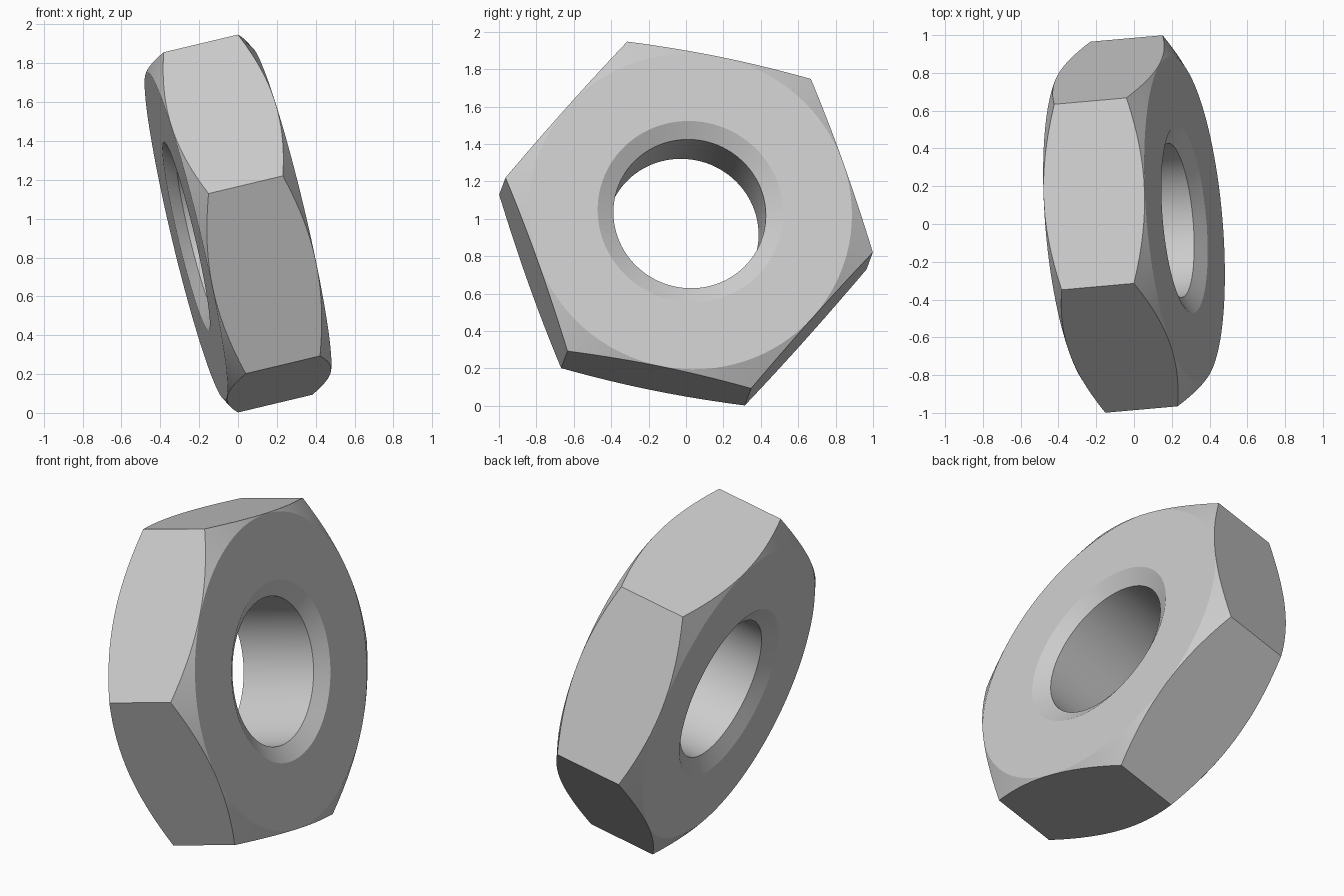
import bpy
import bmesh
from math import cos, pi, radians, tan, tau
from mathutils import Matrix, Vector

cube = bpy.data.objects.get("Cube")
if cube:
    bpy.data.objects.remove(cube, do_unlink=True)

# Nut dimensions
CORNER = 1.003                       # radius to the hex corners
APOTHEM = CORNER * cos(pi / 6)
HALF = 0.276                         # half thickness
FACE = APOTHEM - 0.002               # radius of the flat round face
BORE, SINK = 0.409, 0.498            # bore and countersink radii
SLOPE = tan(radians(30))             # slope of both chamfers
COLUMNS = 96

# Plain metal
steel = bpy.data.materials.new("light grey steel")
steel.use_nodes = True
grey = (0.6, 0.6, 0.6, 1)
steel.diffuse_color = grey
steel.node_tree.nodes["Principled BSDF"].inputs["Base Color"].default_value = grey


def section(angle):
    """Closed radius/height outline of the nut at one angle."""
    rim = APOTHEM / cos(angle % (pi / 3) - pi / 6)
    top = [(BORE, HALF - (SINK - BORE) * SLOPE), (SINK, HALF),
           (FACE, HALF), (rim, HALF - (rim - FACE) * SLOPE)]
    return top + [(r, -z) for r, z in reversed(top)]


# Sweep the outline round the axis
bm = bmesh.new()
columns = []
for i in range(COLUMNS):
    a = tau * i / COLUMNS
    turn = Matrix.Rotation(a, 3, 'Z')
    columns.append([bm.verts.new(turn @ Vector((r, 0, z))) for r, z in section(a)])
for i, col in enumerate(columns):
    nxt = columns[(i + 1) % COLUMNS]
    for j in range(len(col)):
        k = (j + 1) % len(col)
        bm.faces.new((col[j], col[k], nxt[k], nxt[j]))
bmesh.ops.recalc_face_normals(bm, faces=bm.faces)
mesh = bpy.data.meshes.new("hex_nut")
bm.to_mesh(mesh)
bm.free()
mesh.materials.append(steel)

nut = bpy.data.objects.new("hex_nut", mesh)
bpy.context.collection.objects.link(nut)

# Tilt the nut so that it balances on one corner
axis = Vector((0.969, 0.086, 0.231)).normalized()
corner = Vector((-0.04, 0.983, -0.2))
corner = (corner - axis * corner.dot(axis)).normalized()
tilt = Matrix((corner, axis.cross(corner), axis)).transposed().to_4x4()
nut.matrix_world = Matrix.Translation((0, 0, 0.975)) @ tilt

bpy.context.view_layer.objects.active = nut
nut.select_set(True)
bpy.ops.object.shade_smooth_by_angle(angle=radians(20))
